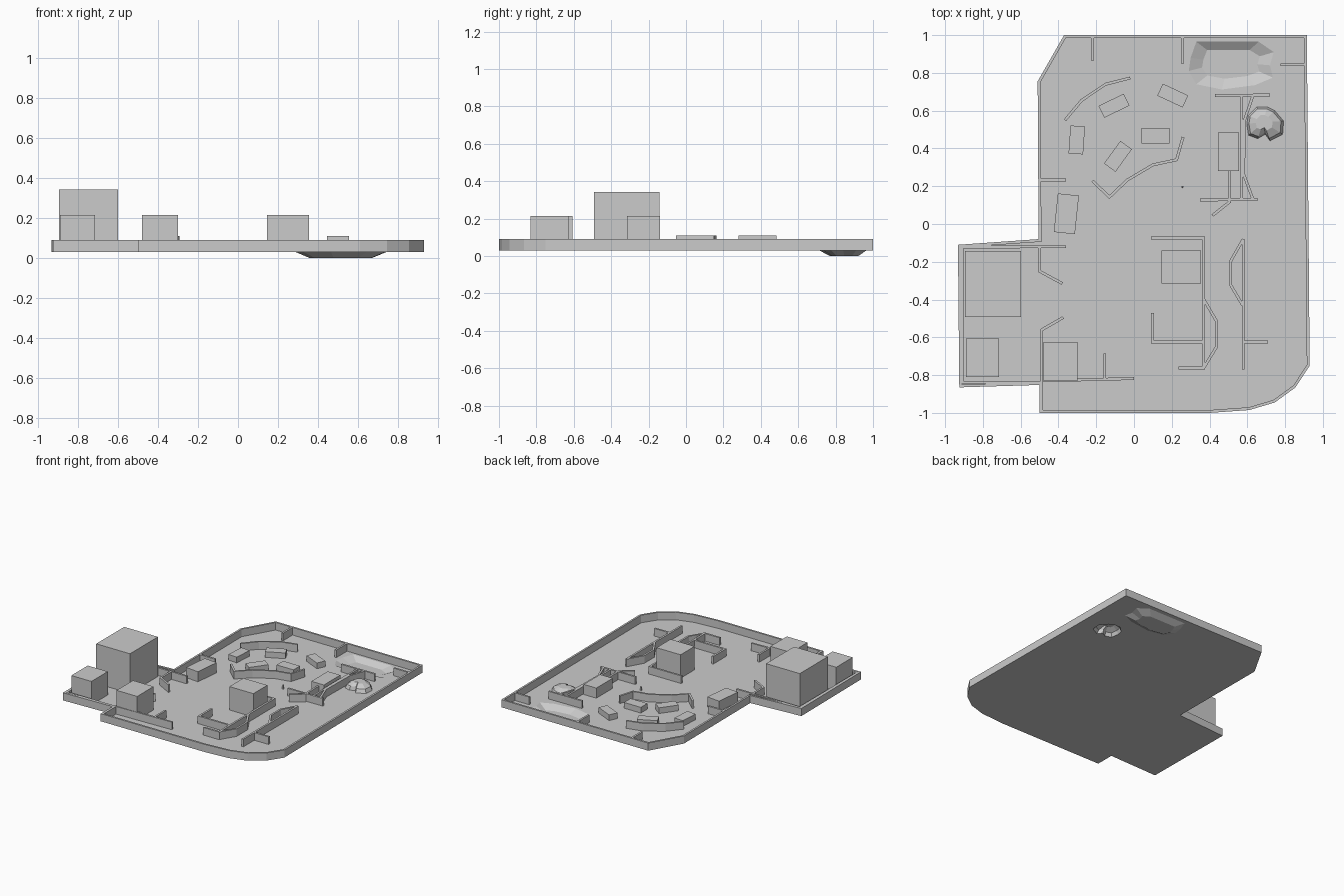
import bpy, bmesh
from math import radians
from mathutils import Vector, Matrix

if "Cube" in bpy.data.objects:
    bpy.data.objects.remove(bpy.data.objects["Cube"])

FLOOR, TOP, T = 0.03, 0.09, 0.015


def finish(bm, name, recalc=True):
    if recalc:
        bmesh.ops.recalc_face_normals(bm, faces=bm.faces)
    me = bpy.data.meshes.new(name)
    bm.to_mesh(me)
    bm.free()
    ob = bpy.data.objects.new(name, me)
    bpy.context.collection.objects.link(ob)
    return ob


def offset(pts, d, closed):
    """Mitred sideways offset of a 2D path (positive = left)."""
    p = [Vector(q) for q in pts]
    n = len(p)
    out = []
    for i in range(n):
        norms = []
        for a, b in ((i - 1, i), (i, i + 1)):
            if closed or (a >= 0 and b < n):
                s = (p[b % n] - p[a % n]).normalized()
                norms.append(Vector((-s.y, s.x)))
        a, b = norms[0], norms[-1]
        out.append(p[i] + (a + b) / (1 + a.dot(b)) * d)
    return out


def wall(name, paths, closed=False, left=T / 2, right=-T / 2):
    """Upright walls of constant thickness following 2D paths."""
    bm = bmesh.new()
    for path in paths:
        rows = [[bm.verts.new((q.x, q.y, z)) for q in offset(path, d, closed)]
                for d, z in ((left, FLOOR), (left, TOP), (right, TOP), (right, FLOOR))]
        n = len(path)
        for i in range(n if closed else n - 1):
            j = (i + 1) % n
            for a, b in zip(rows, rows[1:]):
                bm.faces.new((a[i], a[j], b[j], b[i]))
        if not closed:
            for i in (0, n - 1):
                bm.faces.new([r[i] for r in rows])
    return finish(bm, name)


def box(name, cx, cy, sx, sy, top, angle=0):
    bm = bmesh.new()
    m = (Matrix.Translation((cx, cy, (FLOOR + top) / 2)) @ Matrix.Rotation(radians(angle), 4, 'Z')
         @ Matrix.Diagonal((sx, sy, top - FLOOR, 1)))
    bmesh.ops.create_cube(bm, size=1, matrix=m)
    return finish(bm, name)


def loft(name, outline, centre, rings):
    """Stack scaled copies of an outline and cap the last one; normals face up."""
    bm = bmesh.new()
    cx, cy = centre
    rows = [[bm.verts.new((cx + (x - cx) * kx, cy + (y - cy) * ky, z)) for x, y in outline]
            for kx, ky, z in rings]
    n = len(outline)
    for a, b in zip(rows, rows[1:]):
        for i in range(n):
            j = (i + 1) % n
            bm.faces.new((a[i], a[j], b[j], b[i]))
    bm.faces.new(rows[-1])
    return finish(bm, name, recalc=False)


# Plan outlines, counter-clockwise
outline = [(-0.37, 1), (-0.51, 0.755), (-0.505, -0.08), (-0.932, -0.11), (-0.925, -0.865),
           (-0.5, -0.852), (-0.5, -1), (0.4, -1), (0.61, -0.985), (0.745, -0.945),
           (0.855, -0.865), (0.93, -0.75), (0.915, 1)]
pond = [(0.33, 0.965), (0.30, 0.88), (0.29, 0.81), (0.33, 0.74), (0.465, 0.712),
        (0.64, 0.735), (0.735, 0.775), (0.72, 0.84), (0.74, 0.91), (0.66, 0.965)]
rock = [(0.65, 0.62), (0.605, 0.575), (0.597, 0.53), (0.607, 0.47), (0.655, 0.452),
        (0.695, 0.475), (0.72, 0.44), (0.787, 0.475), (0.792, 0.545), (0.745, 0.6), (0.705, 0.62)]

# Floor sheet with openings for pond and rock
bm = bmesh.new()
edges = []
for loop in (outline, pond, rock):
    vs = [bm.verts.new((x, y, FLOOR)) for x, y in loop]
    edges += [bm.edges.new((vs[i - 1], vs[i])) for i in range(len(vs))]
bmesh.ops.triangle_fill(bm, edges=edges, use_beauty=True, normal=(0, 0, 1))
finish(bm, "floor")

loft("pond_basin", pond, (0.51, 0.855), [(1, 1, FLOOR), (0.68, 0.6, 0)])
loft("rock_mound", rock, (0.685, 0.54),
     [(1, 1, FLOOR), (0.87, 0.87, 0.058), (0.45, 0.45, 0.08)])

# Walls
wall("perimeter_wall", [outline], True, T, 0)
wall("annex_walls", [
    [(-0.36, -0.12), (-0.91, -0.122), (-0.91, -0.838), (-0.49, -0.838)],
    [(-0.5, -0.12), (-0.5, -0.25), (-0.38, -0.315)],
    [(-0.375, -0.495), (-0.488, -0.56), (-0.488, -0.99)]])
wall("stub_walls", [
    [(-0.22, 0.99), (-0.22, 0.865)], [(0.257, 0.99), (0.257, 0.85)],
    [(0.775, 0.843), (0.91, 0.843)], [(-0.5, 0.233), (-0.36, 0.233)],
    [(-0.155, -0.685), (-0.155, -0.82)], [(-0.48, -0.83), (0, -0.818)]])
wall("curved_screens", [
    [(-0.365, 0.55), (-0.277, 0.655), (-0.15, 0.74), (-0.02, 0.773)],
    [(-0.22, 0.228), (-0.13, 0.143), (-0.035, 0.233), (0.1, 0.313), (0.225, 0.34), (0.26, 0.46)]])
wall("north_east_partitions", [
    [(0.43, 0.68), (0.72, 0.683)], [(0.57, 0.675), (0.57, 0.13)],
    [(0.63, 0.68), (0.585, 0.55), (0.58, 0.265), (0.63, 0.13)],
    [(0.35, 0.127), (0.655, 0.13)], [(0.505, 0.28), (0.505, 0.13)],
    [(0.415, 0.045), (0.51, 0.12)]])
wall("south_partitions", [
    [(0.09, -0.075), (0.368, -0.075), (0.368, -0.762), (0.235, -0.762)],
    [(0.37, -0.4), (0.437, -0.515), (0.437, -0.65), (0.37, -0.76)],
    [(0.098, -0.47), (0.098, -0.625), (0.36, -0.625)],
    [(0.578, -0.08), (0.51, -0.2), (0.51, -0.32), (0.575, -0.43)],
    [(0.578, -0.08), (0.578, -0.77)], [(0.578, -0.625), (0.71, -0.625)]])

# Tall blocks
box("annex_tower", -0.747, -0.318, 0.295, 0.35, 0.343)
box("annex_block", -0.802, -0.708, 0.175, 0.205, 0.215)
box("entry_block", -0.39, -0.728, 0.18, 0.205, 0.215)
box("centre_block", 0.25, -0.227, 0.21, 0.175, 0.215)

# Low counters and tables
box("east_counter", 0.5, 0.382, 0.11, 0.205, 0.11)
box("west_counter", -0.358, 0.054, 0.112, 0.205, 0.11, -6)
for i, (x, y, w, a) in enumerate([(-0.106, 0.626, 0.07, 26), (0.205, 0.68, 0.07, -25),
                                  (-0.303, 0.445, 0.077, 86), (-0.085, 0.358, 0.075, 54),
                                  (0.113, 0.467, 0.082, 0)]):
    box(f"table_{i + 1}", x, y, 0.148, w, 0.075, a)

# Tiny scale figure
box("scale_figure_body", 0.256, 0.197, 0.01, 0.006, 0.058)
bm = bmesh.new()
bmesh.ops.create_icosphere(bm, subdivisions=1, radius=0.006,
                           matrix=Matrix.Translation((0.256, 0.197, 0.062)))
finish(bm, "scale_figure_head")
